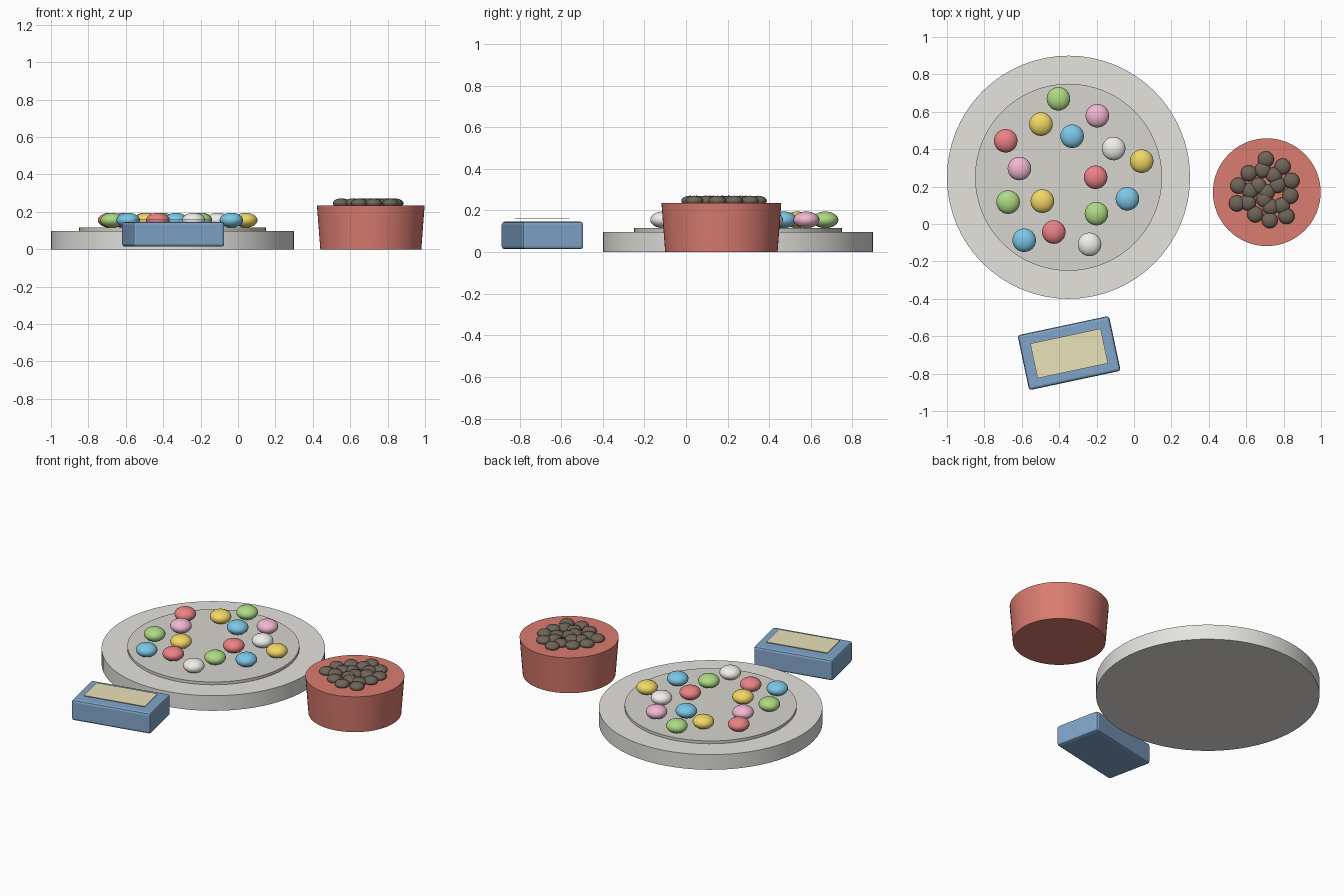
import bpy
from math import radians, sqrt, cos, sin

if "Cube" in bpy.data.objects:
    bpy.data.objects.remove(bpy.data.objects["Cube"])


def material(name, rgb):
    m = bpy.data.materials.new(name)
    m.diffuse_color = (*rgb, 1)
    m.use_nodes = True
    m.node_tree.nodes["Principled BSDF"].inputs["Base Color"].default_value = m.diffuse_color
    return m


def finish(name, mat=None, smooth=True):
    ob = bpy.context.object
    ob.name = name
    if mat:
        ob.data.materials.append(mat)
    if smooth:
        bpy.ops.object.shade_smooth_by_angle(angle=radians(35))
    return ob


def disc(name, x, y, z0, z1, r0, r1, mat):
    bpy.ops.mesh.primitive_cone_add(vertices=64, radius1=r0, radius2=r1, depth=z1 - z0,
                                    location=(x, y, (z0 + z1) / 2))
    return finish(name, mat)


def pebble(name, x, y, z, r, h, mat):
    bpy.ops.mesh.primitive_uv_sphere_add(segments=24, ring_count=12, radius=1, location=(x, y, z))
    bpy.context.object.scale = (r, r, h)
    bpy.ops.object.transform_apply(location=False, rotation=False, scale=True)
    return finish(name, mat)


def block(name, size, loc, angle, mat, bevel=0):
    bpy.ops.mesh.primitive_cube_add(size=1, location=loc, rotation=(0, 0, angle))
    ob = bpy.context.object
    ob.scale = size
    bpy.ops.object.transform_apply(location=False, rotation=False, scale=True)
    if bevel:
        mod = ob.modifiers.new("bevel", 'BEVEL')
        mod.width = bevel
        mod.segments = 2
    return finish(name, mat, smooth=False)


# Plate with raised inner disc
PX, PY = -0.35, 0.25
disc("plate", PX, PY, 0, 0.097, 0.65, 0.65, material("plate_grey", (0.78, 0.77, 0.73)))
disc("plate_centre", PX, PY, 0.08, 0.115, 0.5, 0.5, material("centre_grey", (0.68, 0.66, 0.61)))

# Coloured candies in a golden-angle spiral
palette = [material(n, c) for n, c in (
    ("red", (0.83, 0.22, 0.23)), ("yellow", (0.88, 0.68, 0.13)), ("blue", (0.2, 0.57, 0.8)),
    ("green", (0.42, 0.7, 0.23)), ("pink", (0.88, 0.47, 0.64)), ("white", (0.88, 0.86, 0.82)))]
for i in range(16):
    a = -i * 2.4
    r = 0.084 + 0.0861 * sqrt(i + 0.5)
    pebble(f"candy_{i + 1}", PX + r * cos(a), PY + r * sin(a), 0.155, 0.063, 0.04, palette[i % 6])

# Red tapered tub filled with dark beans
TX, TY = 0.71, 0.17
disc("tub", TX, TY, 0, 0.235, 0.27, 0.288, material("tub_red", (0.7, 0.2, 0.16)))
dark = material("dark_brown", (0.16, 0.13, 0.1))
for i in range(20):
    a = -i * 1.9
    r = 0.0403 * sqrt(i)
    pebble(f"bean_{i + 1}", TX + r * cos(a), TY + r * sin(a), 0.246, 0.043, 0.025, dark)

# Blue box with a thin label plate above its top
turn = radians(12)
block("box", (0.5, 0.3, 0.132), (-0.347, -0.69, 0.08), turn,
      material("box_blue", (0.22, 0.38, 0.59)), bevel=0.014)
block("box_label", (0.385, 0.19, 0.004), (-0.347, -0.692, 0.16), turn,
      material("label_tan", (0.82, 0.76, 0.49)))
